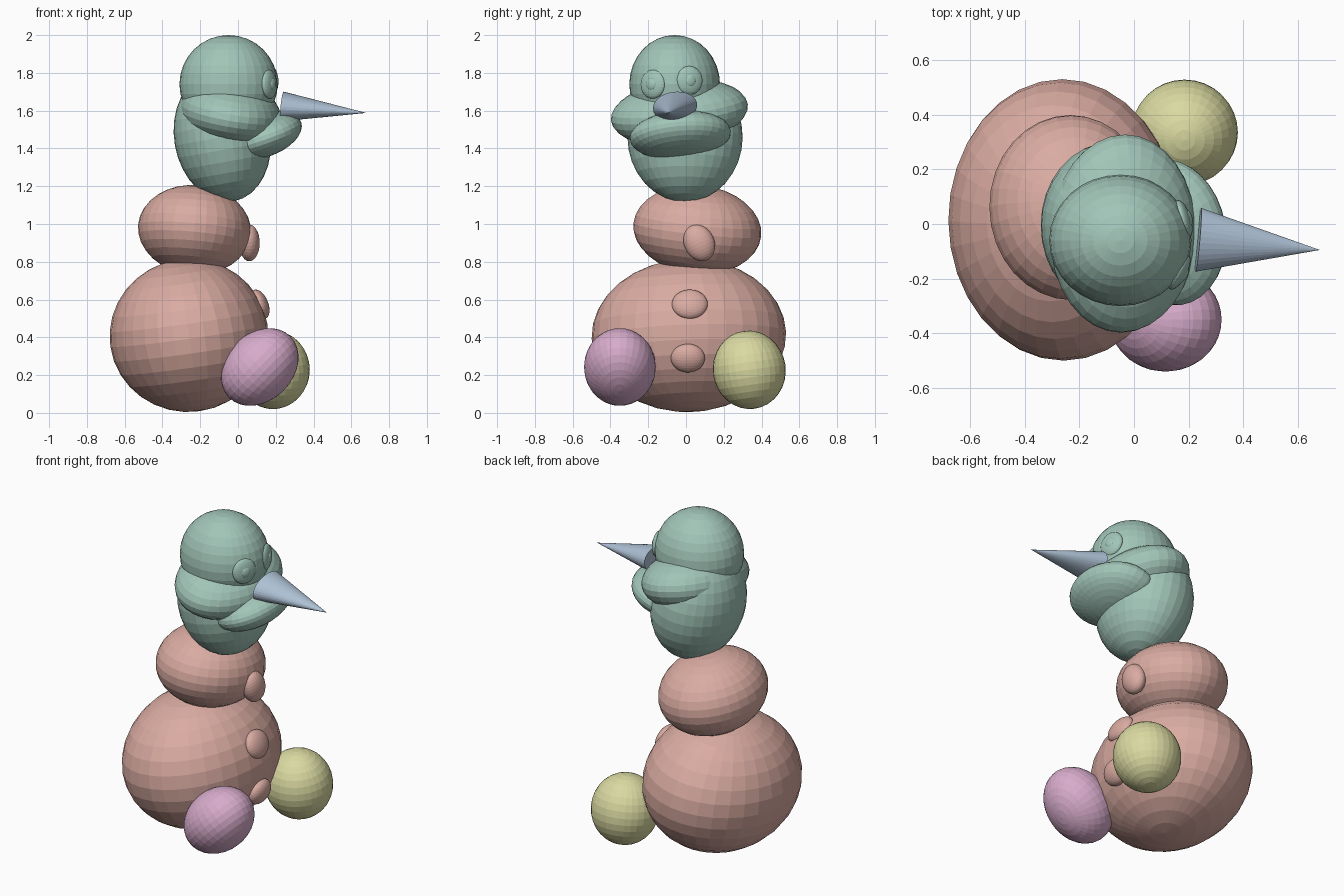
import bpy
import bmesh
from math import radians
from mathutils import Matrix, Vector, Euler

cube = bpy.data.objects.get("Cube")
if cube:
    bpy.data.objects.remove(cube, do_unlink=True)


def material(name, rgb):
    mat = bpy.data.materials.new(name)
    mat.use_nodes = True
    color = (*rgb, 1)
    mat.diffuse_color = color
    mat.node_tree.nodes["Principled BSDF"].inputs["Base Color"].default_value = color
    return mat


salmon = material("salmon clay", (0.70, 0.41, 0.36))
green = material("sage green clay", (0.36, 0.56, 0.48))
blue = material("pale blue clay", (0.42, 0.53, 0.66))
pink = material("orchid pink clay", (0.68, 0.41, 0.60))
yellow = material("straw yellow clay", (0.70, 0.70, 0.36))


def add_object(name, bm, mat):
    mesh = bpy.data.meshes.new(name)
    bm.to_mesh(mesh)
    bm.free()
    mesh.materials.append(mat)
    obj = bpy.data.objects.new(name, mesh)
    bpy.context.collection.objects.link(obj)
    return obj


def ellipsoid(name, mat, center, radii, tilt=(0, 0, 0)):
    """Flat shaded ball, squashed, then tilted by degrees about x, y, z."""
    bm = bmesh.new()
    bmesh.ops.create_uvsphere(bm, u_segments=32, v_segments=16, radius=1)
    turn = Euler([radians(a) for a in tilt])
    bm.transform(Matrix.LocRotScale(Vector(center), turn, Vector(radii)))
    return add_object(name, bm, mat)


# Stacked body
ellipsoid("belly", salmon, (-0.26, 0.015, 0.41), (0.42, 0.515, 0.405), (2, -8, 0))
ellipsoid("chest", salmon, (-0.23, 0.06, 0.97), (0.30, 0.34, 0.235), (-6, 5, 0))

# Buttons down the front of the body
ellipsoid("top_button", salmon, (0.06, 0.07, 0.90), (0.055, 0.08, 0.10), (25, 0, 0))
ellipsoid("middle_button", salmon, (0.115, 0.02, 0.575), (0.045, 0.095, 0.082), (0, -22, 0))
ellipsoid("bottom_button", salmon, (0.14, 0.01, 0.29), (0.05, 0.09, 0.077), (0, 15, 0))

# Feet
ellipsoid("right_foot", pink, (0.115, -0.35, 0.243), (0.23, 0.19, 0.178), (0, -45, 0))
ellipsoid("left_foot", yellow, (0.185, 0.335, 0.228), (0.195, 0.193, 0.208), (8, 0, 0))

# Head
ellipsoid("jaw", green, (-0.083, -0.005, 1.46), (0.255, 0.305, 0.345), (0, -10, 0))
ellipsoid("cheeks", green, (-0.04, -0.035, 1.59), (0.27, 0.365, 0.17), (7, 10, 0))
ellipsoid("muzzle", green, (0.13, -0.03, 1.47), (0.215, 0.27, 0.115), (3, -20, 8))
ellipsoid("crown", green, (-0.05, -0.06, 1.74), (0.26, 0.24, 0.26))

# Eyes with raised pupils, each turned outward along the head surface
for side, center, yaw in (("right", (0.165, -0.175, 1.74), -28),
                          ("left", (0.18, 0.018, 1.76), 17)):
    ellipsoid(side + "_eye", green, center, (0.028, 0.072, 0.076), (0, -3, yaw))
    outward = Matrix.Rotation(radians(yaw), 3, "Z") @ Vector((0.018, 0, 0))
    ellipsoid(side + "_pupil", green, Vector(center) + outward,
              (0.016, 0.032, 0.034), (0, -3, yaw))

# Pointed nose: a flattened cone from base to tip
base, tip = Vector((0.235, -0.058, 1.622)), Vector((0.68, -0.095, 1.588))
axis = tip - base
bm = bmesh.new()
bmesh.ops.create_cone(bm, cap_ends=True, segments=32, radius1=1, radius2=0, depth=1)
bm.transform(Matrix.Translation((0, 0, 0.5)))
bm.transform(Matrix.Diagonal((0.078, 0.118, axis.length, 1)))
bm.transform(Matrix.Rotation(radians(90), 4, "Y"))
bm.transform(Matrix.Rotation(radians(8), 4, "X"))
aim = Vector((1, 0, 0)).rotation_difference(axis).to_matrix().to_4x4()
bm.transform(Matrix.Translation(base) @ aim)
add_object("nose", bm, blue)
